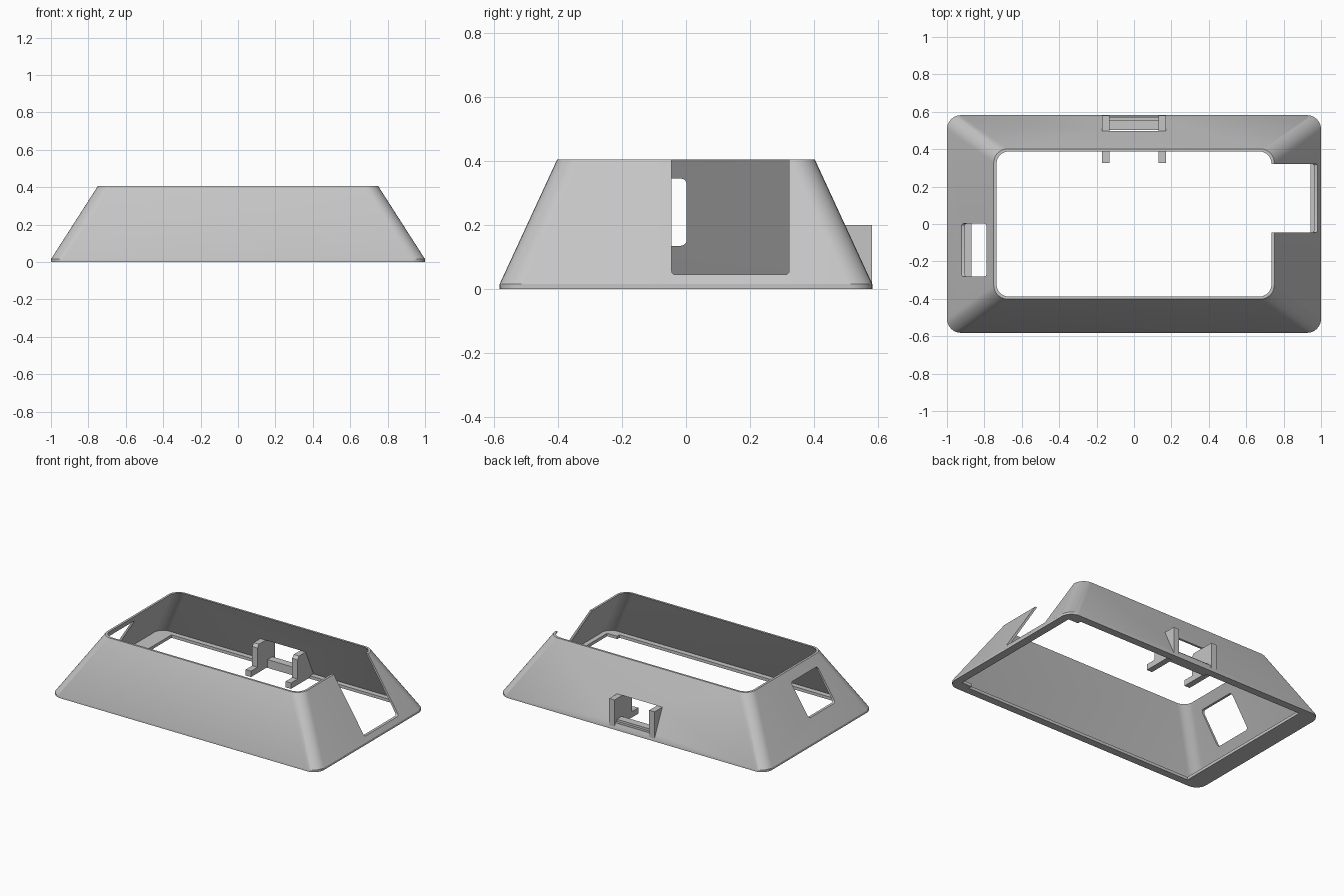
import bpy, bmesh, math

cube = bpy.data.objects.get("Cube")
if cube:
    bpy.data.objects.remove(cube, do_unlink=True)

grey = bpy.data.materials.new("light grey plastic")
grey.use_nodes = True
colour = (0.56, 0.56, 0.56, 1)
grey.diffuse_color = colour
grey.node_tree.nodes["Principled BSDF"].inputs["Base Color"].default_value = colour


def finish(name, bm):
    bmesh.ops.recalc_face_normals(bm, faces=bm.faces)
    mesh = bpy.data.meshes.new(name)
    bm.to_mesh(mesh)
    bm.free()
    mesh.materials.append(grey)
    ob = bpy.data.objects.new(name, mesh)
    bpy.context.collection.objects.link(ob)
    return ob


def lofted_block(name, levels, radius, steps=8):
    """Solid through rounded rectangles given as (half x, half y, z)."""
    bm = bmesh.new()
    rings = []
    for hx, hy, z in levels:
        ring = []
        for q, (sx, sy) in enumerate(((1, 1), (-1, 1), (-1, -1), (1, -1))):
            for i in range(steps + 1):
                a = (q + i / steps) * math.pi / 2
                ring.append(bm.verts.new((sx * (hx - radius) + radius * math.cos(a),
                                          sy * (hy - radius) + radius * math.sin(a), z)))
        rings.append(ring)
    for low, high in zip(rings, rings[1:]):
        for i in range(len(low)):
            j = (i + 1) % len(low)
            bm.faces.new((low[i], low[j], high[j], high[i]))
    bm.faces.new(rings[0])
    bm.faces.new(rings[-1])
    return finish(name, bm)


def box(name, x, y, z, round_x=0):
    """Box from ranges; round_x rounds the edges that run along x."""
    bm = bmesh.new()
    bmesh.ops.create_cube(bm, size=1)
    for v in bm.verts:
        v.co = [lo + (c + 0.5) * (hi - lo) for c, (lo, hi) in zip(v.co, (x, y, z))]
    if round_x:
        edges = [e for e in bm.edges
                 if abs(e.verts[0].co.x - e.verts[1].co.x) > 0.001]
        bmesh.ops.bevel(bm, geom=edges, offset=round_x, segments=4,
                        profile=0.5, affect='EDGES')
    return finish(name, bm)


def side_plate(name, profile, x0, x1):
    """Extrude a (y, z) profile along x."""
    bm = bmesh.new()
    face = bm.faces.new([bm.verts.new((x0, y, z)) for y, z in profile])
    new = bmesh.ops.extrude_face_region(bm, geom=[face])["geom"]
    verts = [g for g in new if isinstance(g, bmesh.types.BMVert)]
    bmesh.ops.translate(bm, verts=verts, vec=(x1 - x0, 0, 0))
    return finish(name, bm)


# Sloping bezel with a short upright foot
TOP = 0.405
shell = lofted_block("bezel_shell", [(1, 0.582, 0), (1, 0.582, 0.015),
                                     (0.75, 0.402, TOP)], 0.075)

# Hollow, floor opening, and wall cut-outs
rise = 0.1 / (TOP - 0.02)
cutters = [
    lofted_block("hollow_cutter", [
        (0.978, 0.565, 0.02),
        (0.735 - 0.243 * rise, 0.388 - 0.177 * rise, TOP + 0.1)], 0.065),
    box("floor_cutter", (-0.87, 0.87), (-0.53, 0.53), (-0.1, 0.05)),
    box("floor_step_cutter", (0.8, 0.945), (-0.505, 0.505), (-0.1, 0.06)),
    box("side_notch_cutter", (0.5, 1.2), (-0.045, 0.322), (0.045, 0.7), 0.012),
    box("side_window_cutter", (-1.2, -0.5), (-0.282, 0.002), (0.135, 0.345), 0.018),
    box("rear_gap_cutter", (-0.13, 0.13), (0.35, 0.8), (0.045, 0.2)),
]
bpy.context.view_layer.objects.active = shell
for cutter in cutters:
    cutter.hide_render = True
    mod = shell.modifiers.new(cutter.name, 'BOOLEAN')
    mod.operation = 'DIFFERENCE'
    mod.solver = 'EXACT'
    mod.object = cutter
    bpy.ops.object.modifier_apply(modifier=mod.name)
    bpy.data.objects.remove(cutter, do_unlink=True)

bpy.ops.object.select_all(action='DESELECT')
shell.select_set(True)
bpy.ops.object.shade_smooth_by_angle(angle=math.radians(30))

# Rear clip: two cheeks with inward feet, joined by a stepped sill
cheek = [(0.325, 0.01), (0.58, 0.01), (0.58, 0.2), (0.41, 0.2),
         (0.395, 0.18), (0.395, 0.05), (0.325, 0.05)]
for side, s in (("left", 1), ("right", -1)):
    side_plate(f"clip_cheek_{side}", cheek, s * 0.13, s * 0.17)
box("clip_sill", (-0.135, 0.135), (0.503, 0.572), (0.004, 0.045))
box("clip_sill_step", (-0.135, 0.135), (0.503, 0.555), (0.04, 0.06))
